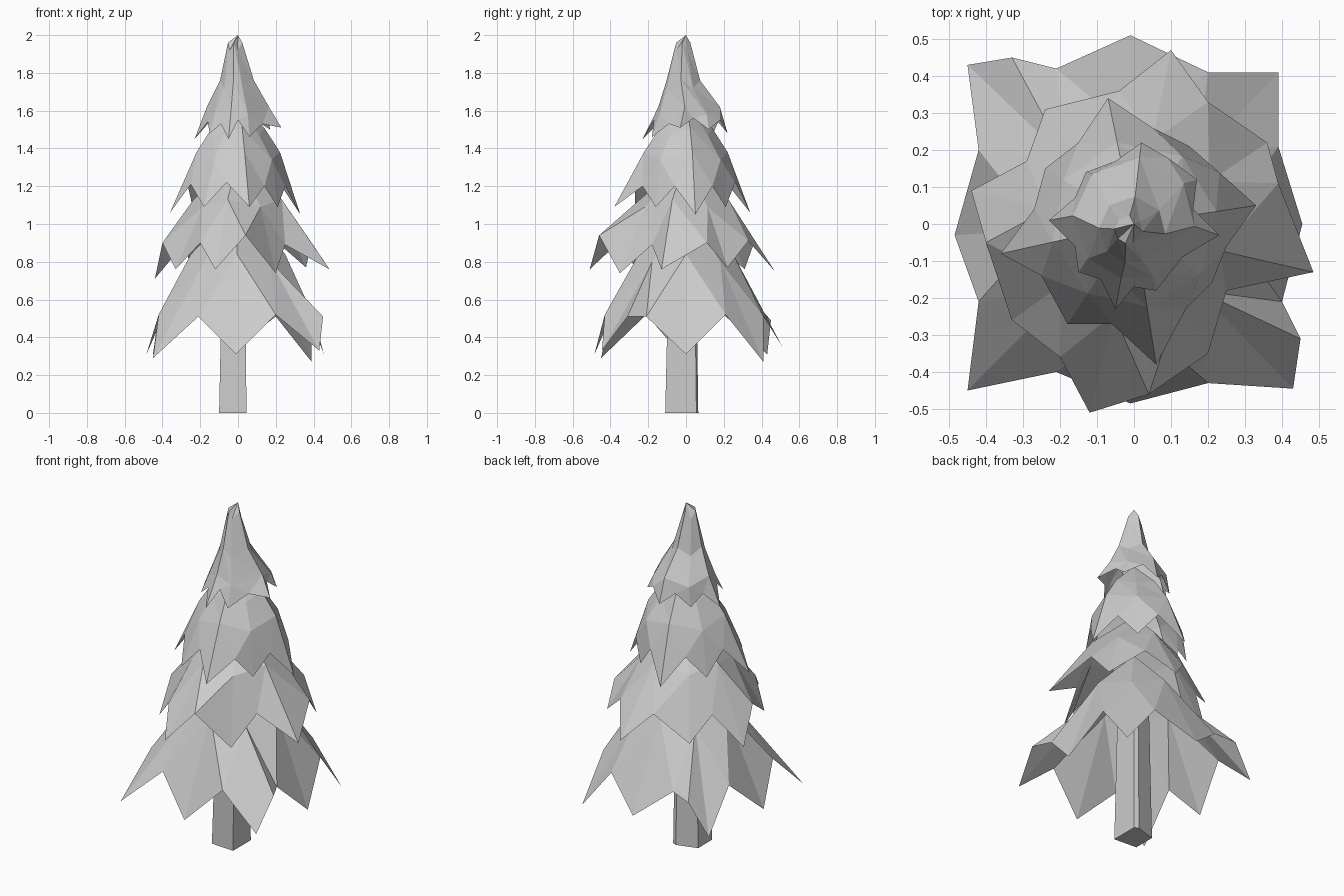
import bpy, bmesh, math


def finish(name, bm):
    bmesh.ops.recalc_face_normals(bm, faces=bm.faces[:])
    mesh = bpy.data.meshes.new(name)
    bm.to_mesh(mesh)
    bm.free()
    obj = bpy.data.objects.new(name, mesh)
    bpy.context.collection.objects.link(obj)
    return obj


def tier(name, tips, notches, rings, apex, after={}, before={}):
    """Faceted skirt: apex, rings of (radius, z, x, y), then a zigzag rim.
    after / before: extra shoulder points beside notch i, towards tip i / tip i+1."""
    bm = bmesh.new()
    n = len(tips)
    angles = [math.atan2(t[1], t[0]) for t in tips]
    top = bm.verts.new(apex)
    prev = None
    for r, z, cx, cy in rings:
        ring = [bm.verts.new((cx + r * math.cos(a), cy + r * math.sin(a), z + 0.02 * (-1) ** i))
                for i, a in enumerate(angles)]
        for i in range(n):
            j = (i + 1) % n
            if prev is None:
                bm.faces.new((top, ring[i], ring[j]))
            else:
                bm.faces.new((prev[i], ring[i], ring[j]))
                bm.faces.new((prev[i], ring[j], prev[j]))
        prev = ring
    tv = [bm.verts.new(t) for t in tips]
    nv = [bm.verts.new(t) for t in notches]
    for i in range(n):
        j = (i + 1) % n
        left = [tv[i]] + ([bm.verts.new(after[i])] if i in after else []) + [nv[i]]
        right = [nv[i]] + ([bm.verts.new(before[i])] if i in before else []) + [tv[j]]
        for hub, chain in ((prev[i], left), (prev[j], right)):
            for a, b in zip(chain, chain[1:]):
                bm.faces.new((hub, a, b))
        bm.faces.new((prev[i], nv[i], prev[j]))
    return finish(name, bm)


# Trunk: irregular five-sided post
bm = bmesh.new()
outline = [(-0.10, -0.10), (0.045, -0.11), (0.045, 0.055), (0.02, 0.065), (-0.10, 0.03)]
low = [bm.verts.new((x, y, 0)) for x, y in outline]
high = [bm.verts.new((x * 0.8, y * 0.8, 0.95)) for x, y in outline]
bm.faces.new(low[::-1])
bm.faces.new(high)
for i in range(5):
    j = (i + 1) % 5
    bm.faces.new((low[i], low[j], high[j], high[i]))
finish("trunk", bm)

# Bottom branches (tips run anticlockwise from the left side)
tier("bottom_branches",
     [(-0.485, -0.03, 0.31), (-0.45, -0.45, 0.29), (-0.01, -0.485, 0.31), (0.43, -0.445, 0.33),
      (0.455, 0.0, 0.31), (0.39, 0.41, 0.27), (-0.01, 0.51, 0.35), (-0.45, 0.43, 0.31)],
     [(-0.42, -0.21, 0.52), (-0.21, -0.40, 0.51), (0.20, -0.43, 0.52), (0.40, -0.21, 0.51),
      (0.39, 0.21, 0.52), (0.20, 0.41, 0.51), (-0.21, 0.42, 0.51), (-0.42, 0.20, 0.52)],
     [(0.25, 0.82, 0, 0)], (0, 0, 1.1),
     after={3: (0.45, -0.31, 0.51)}, before={6: (-0.33, 0.45, 0.49)})

# Lower middle branches
tier("lower_middle_branches",
     [(-0.44, 0.09, 0.71), (-0.33, -0.26, 0.76), (-0.12, -0.51, 0.76), (0.20, -0.35, 0.74),
      (0.485, -0.13, 0.76), (0.36, 0.22, 0.77), (0.10, 0.47, 0.75), (-0.24, 0.31, 0.76)],
     [(-0.40, -0.05, 0.90), (-0.20, -0.36, 0.90), (0.04, -0.46, 0.94), (0.25, -0.18, 0.89),
      (0.39, 0.11, 0.90), (0.20, 0.33, 0.91), (-0.04, 0.36, 0.90), (-0.29, 0.17, 0.89)],
     [(0.24, 1.11, 0, -0.01)], (0, 0, 1.34))

# Upper middle branches
tier("upper_middle_branches",
     [(-0.36, -0.08, 1.06), (-0.18, -0.27, 1.09), (0.06, -0.38, 1.09), (0.21, -0.16, 1.09),
      (0.33, 0.05, 1.05), (0.15, 0.21, 1.09), (-0.07, 0.34, 1.06), (-0.24, 0.15, 1.09)],
     [(-0.25, -0.14, 1.21), (-0.06, -0.27, 1.22), (0.14, -0.23, 1.20), (0.25, -0.06, 1.20),
      (0.23, 0.14, 1.20), (0.05, 0.26, 1.22), (-0.15, 0.22, 1.21), (-0.27, 0.04, 1.22)],
     [(0.14, 1.49, 0, 0), (0.225, 1.36, 0, 0)], (0, 0, 1.65))

# Crown
tier("crown_branches",
     [(-0.23, 0.01, 1.45), (-0.15, -0.13, 1.48), (-0.05, -0.23, 1.45), (0.06, -0.18, 1.46),
      (0.23, -0.03, 1.51), (0.17, 0.12, 1.50), (0.02, 0.22, 1.48), (-0.13, 0.14, 1.47)],
     [(-0.16, -0.06, 1.54), (-0.09, -0.15, 1.53), (0.0, -0.17, 1.55), (0.13, -0.09, 1.53),
      (0.16, 0.04, 1.56), (0.09, 0.18, 1.55), (-0.05, 0.17, 1.54), (-0.16, 0.07, 1.53)],
     [(0.038, 1.94, -0.015, -0.015), (0.09, 1.74, -0.005, -0.015), (0.165, 1.60, 0, 0.015)],
     (0, 0, 2.0))
